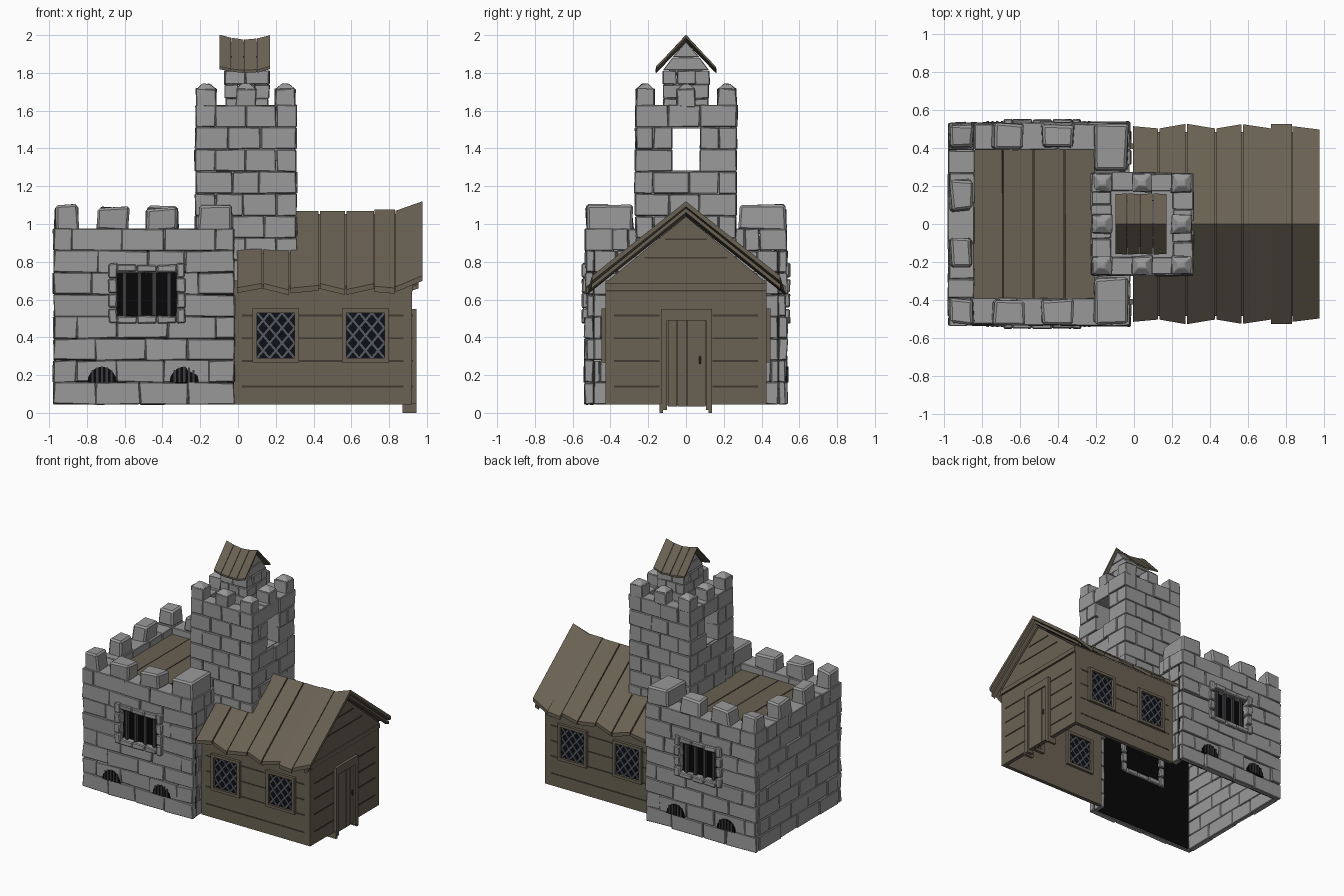
import bpy, bmesh, math, random
from mathutils import Vector

if "Cube" in bpy.data.objects:
    bpy.data.objects.remove(bpy.data.objects["Cube"])
random.seed(4)
R = random.uniform


def material(name, c):
    m = bpy.data.materials.new(name)
    m.diffuse_color = (*c, 1)
    m.use_nodes = True
    m.node_tree.nodes["Principled BSDF"].inputs["Base Color"].default_value = m.diffuse_color
    return m


STONE = material("grey stone", (0.32, 0.32, 0.32))
WOOD = material("brown wood", (0.142, 0.119, 0.085))
GROOVE = material("dark wood groove", (0.05, 0.042, 0.031))
BLACK = material("black interior", (0.002, 0.002, 0.002))
GLASS = material("dark glass", (0.004, 0.005, 0.009))
IRON = material("dark iron", (0.045, 0.046, 0.05))
LEAD = material("window lead", (0.10, 0.105, 0.12))


def hexa(bm, pts, j=0):
    v = [bm.verts.new(Vector(p) + Vector((R(-j, j), R(-j, j), R(-j, j)))) for p in pts]
    for f in ((3, 2, 1, 0), (4, 5, 6, 7), (0, 1, 5, 4), (1, 2, 6, 5), (2, 3, 7, 6), (3, 0, 4, 7)):
        bm.faces.new([v[i] for i in f])


def box(bm, x0, x1, y0, y1, z0, z1, j=0, taper=0):
    x0, x1 = sorted((x0, x1))
    y0, y1 = sorted((y0, y1))
    t = taper
    hexa(bm, [(x0, y0, z0), (x1, y0, z0), (x1, y1, z0), (x0, y1, z0),
              (x0 + t, y0 + t, z1), (x1 - t, y0 + t, z1), (x1 - t, y1 - t, z1), (x0 + t, y1 - t, z1)], j)


def prism(bm, pts, axis, a, b):
    put = (lambda p, d: (d, p[0], p[1])) if axis == "x" else (lambda p, d: (p[0], d, p[1]))
    A = [bm.verts.new(put(p, a)) for p in pts]
    B = [bm.verts.new(put(p, b)) for p in pts]
    bm.faces.new(A)
    bm.faces.new(B[::-1])
    for i in range(len(pts)):
        k = (i + 1) % len(pts)
        bm.faces.new((A[i], A[k], B[k], B[i]))


def finish(bm, name, mat, bevel=0):
    bmesh.ops.recalc_face_normals(bm, faces=bm.faces)
    me = bpy.data.meshes.new(name)
    bm.to_mesh(me)
    bm.free()
    me.materials.append(mat)
    ob = bpy.data.objects.new(name, me)
    bpy.context.collection.objects.link(ob)
    if bevel:
        m = ob.modifiers.new("chamfer", "BEVEL")
        m.width, m.segments, m.limit_method = bevel, 1, "NONE"


def wall(bm, core, axis, u0, u1, out, inn, z0, rows, h, w, hole=None, odd=0, alt=0, j=.003):
    """Running-bond bricks over a recessed slab; hole = (u0, u1, z0, z1), alt interlocks corners."""
    s = 1 if out > inn else -1
    for i in range(rows):
        za, zb = z0 + i * h, z0 + (i + 1) * h
        e = alt if i % 2 else 0
        spans = [(u0 + e, u1 - e)]
        if hole and hole[2] < (za + zb) / 2 < hole[3]:
            spans = [(u0 + e, hole[0]), (hole[1], u1 - e)]
        for a, b in spans:
            n = max(1, round((b - a) / w))
            shift = 0.5 if (i + odd) % 2 and not alt else 0
            e = [a] + [a + (k + shift + R(-.12, .12)) * (b - a) / n for k in range(0 if shift else 1, n)] + [b]
            for p, q in zip(e, e[1:]):
                d = out + s * R(-.006, .006)
                p, q, c, t = p + .001, q - .001, za + .001, zb - .001
                box(bm, *((p, q, d, inn) if axis == "x" else (d, inn, p, q)), c, t, j)
            o, n2 = out - s * .014, inn + s * .005
            a, b = a + .012, b - .012
            box(core, *((a, b, o, n2) if axis == "x" else (o, n2, a, b)), za + .008, zb - .008)


# Stone keep: thin walls with a thick parapet course on top
H = 0.1163
ZP = .045 + 7 * H
bm, core = bmesh.new(), bmesh.new()
for s in (-1, 1):
    wall(bm, core, "x", -.975, -.02, s * .532, s * .49, .045, 7, H, .24, (-.64, -.325, .51, .745), j=.005)
    wall(bm, core, "x", -.975, -.02, s * .532, s * .39, ZP, 1, H, .24, None, 1)
    lo, hi = sorted((s * .41, s * .488))
    wall(bm, core, "y", lo, hi, -.02, -.06, .045, 5, H, .22)
    lo, hi = sorted((s * .2, s * .488))
    wall(bm, core, "y", lo, hi, -.02, -.06, .045 + 5 * H, 2, H, .22)
wall(bm, core, "y", -.488, .488, -.975, -.935, .045, 7, H, .22)
wall(bm, core, "y", -.388, .388, -.975, -.84, ZP, 1, H, .22, None, 1)
wall(bm, core, "y", -.388, .388, -.02, -.21, ZP, 1, H, .22, None, 1)
finish(bm, "keep_bricks", STONE, .004)
finish(core, "keep_mortar", STONE)

# Keep battlements
bm = bmesh.new()
for s in (-1, 1):
    for a, b in ((-.972, -.842), (-.745, -.575), (-.485, -.32)):
        box(bm, a, b, s * .53, s * .395, .965, R(1.085, 1.1), .010, .005)
    box(bm, -.21, -.03, s * .53, s * .28, .965, 1.1, .007, .006)
    box(bm, -.97, -.85, s * .07, s * .235, .965, 1.09, .010, .006)
finish(bm, "keep_battlements", STONE, .012)

# Keep roof deck
bm = bmesh.new()
xs = [-.845, -.69, -.53, -.365, -.20]
for a, b in zip(xs, xs[1:]):
    box(bm, a + .003, b - .003, -.392, .392, .90, .925, .002)
finish(bm, "keep_deck_planks", WOOD)
bm = bmesh.new()
box(bm, -.85, -.2, -.392, .392, .89, .908)
finish(bm, "keep_deck_gaps", GROOVE)

# Dark panels behind the keep windows, and arched vents
bm = bmesh.new()
for s in (-1, 1):
    box(bm, -.934, -.022, s * .489, s * .484, .05, .86)
    for cx in (-.72, -.285):
        arc = [(cx + .078 * math.cos(t * math.pi / 8), .16 + .085 * math.sin(t * math.pi / 8)) for t in range(9)]
        prism(bm, arc, "y", s * .50, s * .538)
finish(bm, "keep_dark_openings", BLACK)

# Iron bars
bm = bmesh.new()
for s in (-1, 1):
    for x in (-.60, -.522, -.443, -.365):
        prism(bm, [(x - .011, .5), (x + .011, .5), (x + .011, .75), (x - .011, .75)], "y", s * .50, s * .522)
    for cx in (-.72, -.285):
        for k in (-.05, -.025, 0, .025, .05):
            box(bm, cx + k - .006, cx + k + .006, s * .53, s * .543, .16, .16 + .085 * math.sqrt(1 - (k / .08) ** 2))
finish(bm, "keep_window_bars", IRON)

# Stone window surrounds, outside and inside
bm = bmesh.new()
for s in (-1, 1):
    for y0, y1 in ((.50, .55), (.462, .486)):
        for a, b in ((-.685, -.64), (-.325, -.28)):
            for z in (.475, .555, .635, .715):
                box(bm, a, b, s * y0, s * y1, z + .002, z + .076, .004)
        for z in (.475, .745):
            for a in (-.64, -.535, -.43):
                box(bm, a + .001, a + .104, s * y0, s * y1, z, z + .038, .004)
finish(bm, "keep_window_surrounds", STONE, .006)

# Tower, with an opening right through along x
bm, core = bmesh.new(), bmesh.new()
gap = (-.073, .073, 1.285, 1.51)
for s in (-1, 1):
    wall(bm, core, "x", -.225, .308, s * .268, s * .175, .69, 8, .1175, .19, alt=.106)
wall(bm, core, "y", -.172, .172, -.225, -.12, .69, 8, .1175, .19, gap, alt=-.096)
wall(bm, core, "y", -.172, .172, .308, .205, .69, 8, .1175, .19, gap, alt=-.096)
finish(bm, "tower_bricks", STONE, .004)
box(core, -.13, .215, -.18, .18, .7, 1.275)
box(core, -.13, .215, -.18, .18, 1.515, 1.60)
finish(core, "tower_mortar", STONE)
bm = bmesh.new()
for s in (-1, 1):
    box(bm, -.2, .285, s * .073, s * .18, 1.27, 1.52)
box(bm, -.2, .285, -.08, .08, 1.26, 1.282)
box(bm, -.2, .285, -.08, .08, 1.505, 1.53)
finish(bm, "tower_opening_lining", STONE)

# Tower battlements with pointed caps
bm = bmesh.new()
for i, x in enumerate((-.168, .042, .25)):
    for k, y in enumerate((-.217, 0, .217)):
        if (i, k) != (1, 1):
            box(bm, x - .052, x + .052, y - .048, y + .048, 1.62, 1.715, .006)
            box(bm, x - .052, x + .052, y - .048, y + .048, 1.713, 1.742, .003, .033)
finish(bm, "tower_battlements", STONE, .004)

# Turret on the tower
bm, core = bmesh.new(), bmesh.new()
for s in (-1, 1):
    wall(bm, core, "x", -.067, .162, s * .122, s * .05, 1.59, 3, .074, .12, alt=.07)
wall(bm, core, "y", -.048, .048, -.067, .0, 1.59, 3, .074, .12, alt=-.074)
wall(bm, core, "y", -.048, .048, .162, .09, 1.59, 3, .074, .12, alt=-.074)
prism(bm, [(-.122, 1.814), (.122, 1.814), (.072, 1.881), (-.072, 1.881)], "x", -.064, .159)
prism(bm, [(-.07, 1.884), (.07, 1.884), (0, 1.966)], "x", -.064, .159)
prism(core, [(-.1, 1.8), (.1, 1.8), (0, 1.94)], "x", -.054, .149)
finish(bm, "turret_bricks", STONE, .003)
finish(core, "turret_mortar", STONE)


def roof(bm, edges, ridge, ye, ze, th, gap=.004):
    """Plank pairs; edges = (x, lift, eave stretch) at each seam."""
    for s in (-1, 1):
        for (xa, la, ea), (xb, lb, eb) in zip(edges, edges[1:]):
            k, xa, xb = R(-.008, .008) * th / .035, xa + gap, xb - gap
            top = [(xa, 0, ridge + la), (xb, 0, ridge + lb),
                   (xb, s * (ye + eb), ze + lb * .8 - eb + k), (xa, s * (ye + ea), ze + la * .8 - ea - k)]
            hexa(bm, [(x, y, z - th) for x, y, z in top] + top)


# Turret roof
bm = bmesh.new()
roof(bm, [(-.10, .02, 0), (-.035, .004, .004), (.03, -.006, 0), (.10, 0, .004), (.172, .018, 0)],
     1.982, .157, 1.820, .014, .0015)
finish(bm, "turret_roof_planks", WOOD)

# House roof, with one raised board
E = [(-.01, 0, 0), (.13, 0, -.012), (.275, 0, .012), (.43, 0, -.012), (.57, 0, .010), (.725, 0, -.012),
     (.83, 0, 0), (.98, .05, -.018)]
bm = bmesh.new()
roof(bm, E, 1.07, .515, .668, .028)
roof(bm, [(.722, .006, .012), (.832, .006, .012)], 1.07, .515, .673, .03, 0)
finish(bm, "house_roof_planks", WOOD)
bm = bmesh.new()
roof(bm, [(0, 0, 0), (.83, 0, 0), (.89, .02, 0)], 1.052, .485, .672, .014, 0)
finish(bm, "house_roof_underlay", WOOD)
bm = bmesh.new()
roof(bm, [(.925, .03, 0), (.955, .04, 0)], 1.043, .50, .648, .022, 0)
finish(bm, "house_gable_rafters", WOOD)

# House walls, open underneath
bm = bmesh.new()
for s in (-1, 1):
    box(bm, -.02, .92, s * .395, s * .425, .045, .70)
prism(bm, [(-.425, .045), (.425, .045), (.425, .69), (0, 1.04), (-.425, .69)], "x", .89, .922)
box(bm, .915, .93, -.425, .425, .65, .685)
finish(bm, "house_walls", WOOD)

# Plank grooves
bm = bmesh.new()
for z in (.14, .275, .395, .515):
    for s in (-1, 1):
        box(bm, .02, .875, s * .42, s * .427, z - .005, z + .005)
        box(bm, .92, .925, s * .14, s * .38, z - .005, z + .005)
box(bm, .92, .925, -.42, .42, .643, .65)
box(bm, .92, .925, -.22, .22, .817, .826)
box(bm, .92, .925, -.11, .11, .915, .924)
finish(bm, "house_wall_grooves", GROOVE)

# House windows with diamond leading
fr, gl, ld = bmesh.new(), bmesh.new(), bmesh.new()
za, zb = .29, .53
for s in (-1, 1):
    for xa in (.10, .575):
        xb = xa + .20
        for a, b, c, d in ((xa - .024, xa, za - .022, zb + .022), (xb, xb + .024, za - .022, zb + .022),
                           (xa, xb, za - .022, za), (xa, xb, zb, zb + .022)):
            box(fr, a, b, s * .375, s * .447, c, d)
        box(gl, xa, xb, s * .39, s * .429, za, zb)
        for k in range(-2, 3):
            c = k / 3
            for flip in (0, 1):
                pts = []
                for a in (max(0, c), min(1, 1 + c)):
                    b = a - c
                    pts.append(Vector((xa + .2 * a, za + (zb - za) * (1 - b if flip else b))))
                d = (pts[1] - pts[0]).normalized() * .0055
                n = Vector((-d.y, d.x))
                quad = [pts[0] - n, pts[1] - n, pts[1] + n, pts[0] + n]
                prism(ld, quad, "y", s * .386, s * .434)
finish(fr, "house_window_frames", WOOD)
finish(gl, "house_window_glass", GLASS)
finish(ld, "house_window_leading", LEAD)

# Door
bm = bmesh.new()
box(bm, .89, .945, -.132, -.10, .015, .55)
box(bm, .89, .945, .105, .137, .015, .55)
for y in (-.14, .12):
    box(bm, .87, .945, y, y + .018, 0, .05)
box(bm, .89, .943, -.10, .105, .49, .55)
for a in (-.097, -.047, .003, .053):
    box(bm, .91, .934, a + .001, a + .049, .035, .488)
box(bm, .90, .926, -.1, .105, .04, .49)
finish(bm, "house_door", WOOD)
bm = bmesh.new()
box(bm, .93, .943, .068, .08, .26, .30)
finish(bm, "house_door_handle", IRON, .003)
